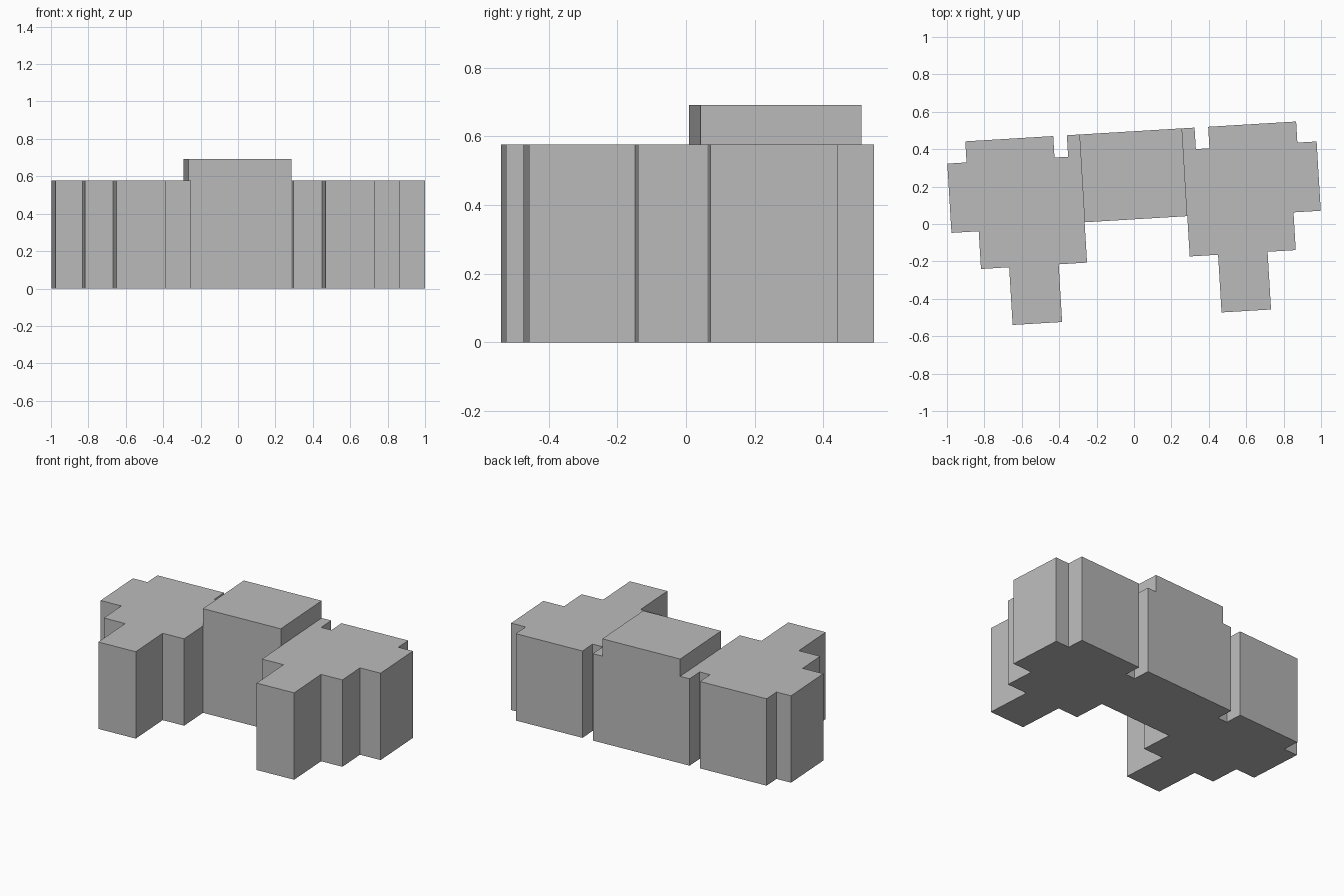
import bpy
import bmesh
from math import radians
from mathutils import Matrix, Vector

cube = bpy.data.objects.get("Cube")
if cube:
    bpy.data.objects.remove(cube, do_unlink=True)

WING_HEIGHT, CENTRE_HEIGHT = 0.577, 0.692
CENTRE, FRONT, BACK, NOTCH = 0.275, 0.025, 0.495, 0.38

# Material
grey = bpy.data.materials.new("plain grey")
grey.use_nodes = True
colour = (0.5, 0.5, 0.5, 1)
grey.diffuse_color = colour
grey.node_tree.nodes["Principled BSDF"].inputs["Base Color"].default_value = colour

# Plan of one wing, from the inner front corner round to the inner back corner
wing = [(CENTRE, FRONT), (CENTRE, -0.191), (0.427, -0.191), (0.427, -0.5),
        (0.692, -0.5), (0.692, -0.191), (0.843, -0.191), (0.843, 0.011),
        (0.989, 0.011), (0.989, 0.382), (0.886, 0.382), (0.886, BACK),
        (0.415, BACK), (0.415, NOTCH), (0.342, NOTCH), (0.342, BACK),
        (CENTRE, BACK)]
mirrored_wing = [(-x, y) for x, y in reversed(wing)]
centre = [(-CENTRE, FRONT), (CENTRE, FRONT), (CENTRE, BACK), (-CENTRE, BACK)]


def raise_faces(bm, faces, height, keep):
    """Extrude faces upward and return the new top faces."""
    out = bmesh.ops.extrude_face_region(bm, geom=faces, use_keep_orig=keep)["geom"]
    verts = [g for g in out if isinstance(g, bmesh.types.BMVert)]
    bmesh.ops.translate(bm, verts=verts, vec=Vector((0, 0, height)))
    return [g for g in out if isinstance(g, bmesh.types.BMFace)]


# Floor plan, joined into one sheet
bm = bmesh.new()
for plan in (wing, centre, mirrored_wing):
    bm.faces.new([bm.verts.new((x, y, 0)) for x, y in plan])
bmesh.ops.remove_doubles(bm, verts=bm.verts[:], dist=0.0001)

# Walls, then the taller central block
raise_faces(bm, bm.faces[:], WING_HEIGHT, True)
middle = [f for f in bm.faces if f.calc_center_median().z > WING_HEIGHT - 0.001
          and abs(f.calc_center_median().x) < 0.01]
raise_faces(bm, middle, CENTRE_HEIGHT - WING_HEIGHT, False)

# Clean flat surfaces and turn the plan slightly
bmesh.ops.dissolve_limit(bm, angle_limit=radians(1), verts=bm.verts[:], edges=bm.edges[:])
bmesh.ops.recalc_face_normals(bm, faces=bm.faces[:])
bm.transform(Matrix.Rotation(radians(3.43), 4, "Z") @ Matrix.Translation((0.012, 0, 0)))

mesh = bpy.data.meshes.new("building")
bm.to_mesh(mesh)
bm.free()
mesh.materials.append(grey)
building = bpy.data.objects.new("building", mesh)
bpy.context.collection.objects.link(building)
